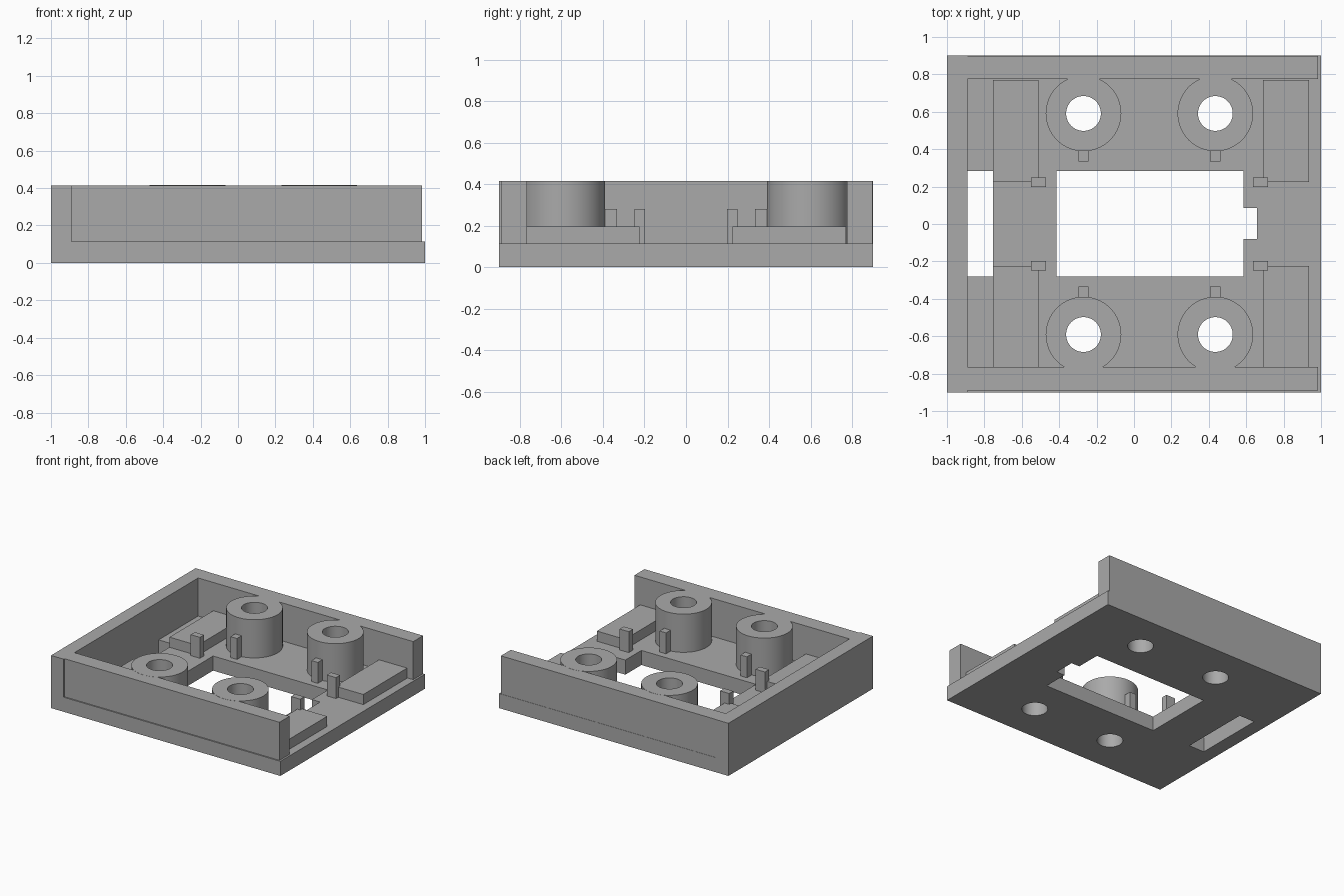
import bpy
import math

cube = bpy.data.objects.get("Cube")
if cube:
    bpy.data.objects.remove(cube, do_unlink=True)

# One flat grey for the whole part
grey = bpy.data.materials.new("plain_grey")
grey.use_nodes = True
colour = (0.40, 0.40, 0.40, 1)
grey.diffuse_color = colour
grey.node_tree.nodes["Principled BSDF"].inputs["Base Color"].default_value = colour

FLOOR, TOP = 0.115, 0.415
HOLE_R, BOSS_R = 0.093, 0.202
BOSS_X, BOSS_Y = (-0.27, 0.435), 0.591
SIDES = (("right", -1), ("left", 1))


def box(name, x0, x1, y0, y1, z0, z1):
    bpy.ops.mesh.primitive_cube_add(
        size=1, location=((x0 + x1) / 2, (y0 + y1) / 2, (z0 + z1) / 2))
    ob = bpy.context.object
    ob.name = name
    ob.scale = (x1 - x0, y1 - y0, z1 - z0)
    bpy.ops.object.transform_apply(location=True, rotation=False, scale=True)
    ob.data.materials.append(grey)
    return ob


def cylinder(name, x, y, r, z0, z1):
    bpy.ops.mesh.primitive_cylinder_add(
        vertices=64, radius=r, depth=z1 - z0, location=(x, y, (z0 + z1) / 2))
    ob = bpy.context.object
    ob.name = name
    ob.data.materials.append(grey)
    return ob


def cut(target, cutter):
    mod = target.modifiers.new("cut", 'BOOLEAN')
    mod.operation = 'DIFFERENCE'
    mod.solver = 'EXACT'
    mod.object = cutter
    cutter.hide_render = True
    bpy.context.view_layer.objects.active = target
    bpy.ops.object.modifier_apply(modifier=mod.name)
    bpy.data.objects.remove(cutter, do_unlink=True)


def smooth(ob):
    bpy.ops.object.select_all(action='DESELECT')
    ob.select_set(True)
    bpy.context.view_layer.objects.active = ob
    bpy.ops.object.shade_smooth_by_angle(angle=math.radians(30))


# Base plate with slot, central window and window notch
base = box("base_plate", -1, 1, -0.9, 0.9, 0, FLOOR)
cut(base, box("slot_cutter", -0.89, -0.755, -0.28, 0.283, -0.1, 0.3))
cut(base, box("window_cutter", -0.415, 0.585, -0.28, 0.283, -0.1, 0.3))
cut(base, box("notch_cutter", 0.5, 0.657, -0.08, 0.085, -0.1, 0.3))

# Three walls, open at the +x end
box("end_wall", -1, -0.89, -0.9, 0.9, FLOOR, TOP)
box("front_wall", -0.89, 0.985, -0.89, -0.765, FLOOR, TOP)
box("back_wall", -0.89, 0.985, 0.775, 0.898, FLOOR, TOP)

for side, s in SIDES:
    wall = 0.77

    # Raised pads against the walls
    for end, x0, x1 in (("rear", -0.755, -0.51), ("open_end", 0.69, 0.935)):
        y0, y1 = sorted((s * 0.225, s * wall))
        box(f"{end}_pad_{side}", x0, x1, y0, y1, FLOOR, 0.195)

    # Locating posts at the pad corners
    for end, x in (("rear", -0.51), ("open_end", 0.677)):
        y0, y1 = sorted((s * 0.197, s * 0.248))
        box(f"{end}_post_{side}", x - 0.04, x + 0.04, y0, y1, FLOOR, 0.28)

    # Bored bosses, each with a small rib facing the window
    for end, x in zip(("rear", "open_end"), BOSS_X):
        y = s * BOSS_Y
        boss = cylinder(f"{end}_boss_{side}", x, y, BOSS_R, FLOOR, TOP + 0.001)
        cut(boss, cylinder("bore_cutter", x, y, HOLE_R, -0.1, 0.6))
        cut(base, cylinder("bore_cutter", x, y, HOLE_R, -0.1, 0.6))
        smooth(boss)
        y0, y1 = sorted((s * 0.333, s * 0.395))
        box(f"{end}_rib_{side}", x - 0.028, x + 0.028, y0, y1, FLOOR, 0.28)

smooth(base)
